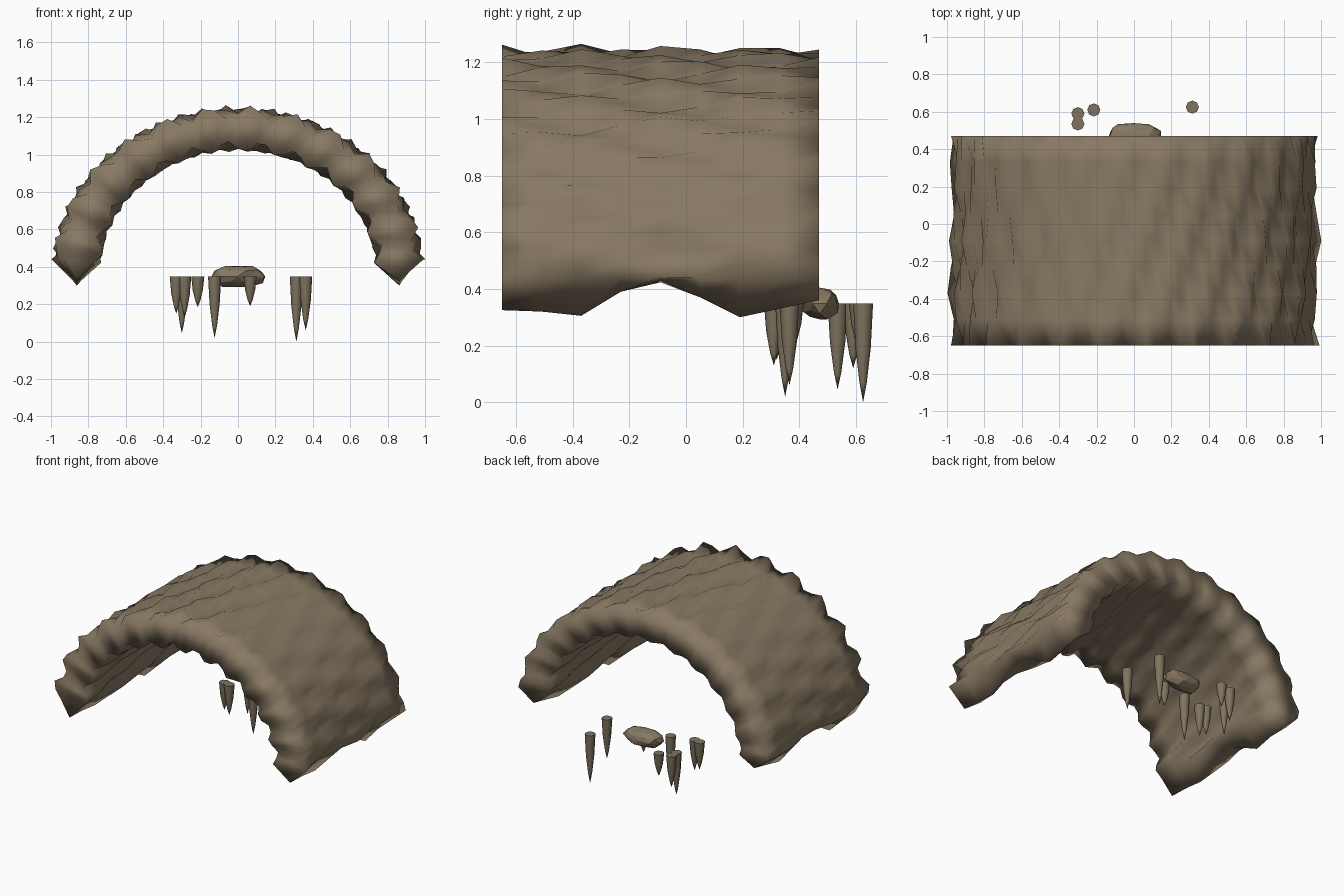
import bpy, bmesh, math, random
from mathutils import Vector

if "Cube" in bpy.data.objects:
    bpy.data.objects.remove(bpy.data.objects["Cube"])

random.seed(4)


def material(name, colour):
    m = bpy.data.materials.new(name)
    m.diffuse_color = (*colour, 1)
    m.use_nodes = True
    m.node_tree.nodes["Principled BSDF"].inputs["Base Color"].default_value = m.diffuse_color
    return m


STONE = material("brown stone", (0.245, 0.19, 0.125))
DRIP = material("dark stone", (0.215, 0.175, 0.115))


def finish(bm, name, mat, smooth):
    bmesh.ops.recalc_face_normals(bm, faces=bm.faces[:])
    me = bpy.data.meshes.new(name)
    bm.to_mesh(me)
    bm.free()
    me.materials.append(mat)
    for p in me.polygons:
        p.use_smooth = smooth and abs(p.normal.z) < 0.99 or name == "cave_arch"
    ob = bpy.data.objects.new(name, me)
    bpy.context.collection.objects.link(ob)
    return ob


# Cave arch: thick half-elliptical vault with rippled rock on both skins
SEG, ROWS = 46, 8
Y0, Y1 = -0.65, 0.47
FOOT = (0.325, 0.32, 0.305, 0.39, 0.43, 0.37, 0.30, 0.33, 0.36)


def ripple(t, y):
    return 0.02 * math.sin(26 * t + 9 * y) + 0.02 * math.sin(26 * t) * math.cos(10.5 * y + 1)


def ring(y, foot):
    pts = []
    a0 = 0.08
    for rx, rz, flip in ((0.968, 0.857, False), (0.758, 0.675, True)):
        skin = []
        for i in range(SEG + 1):
            t = a0 + (math.pi - 2 * a0) * i / SEG
            d = ripple(t, y + (0.2 if flip else 0)) * (0.85 if flip else 1)
            skin.append(((rx + d) * math.cos(t), y, 0.37 + (rz + d) * math.sin(t)))
        pts += skin[::-1] if flip else skin
        # pointed foot between the outer and inner skins
        pts.append(((1 if flip else -1) * 0.862, y, foot))
    return pts


bm = bmesh.new()
rings = []
for j in range(ROWS + 1):
    y = Y0 + (Y1 - Y0) * j / ROWS
    rings.append([bm.verts.new(p) for p in ring(y, FOOT[j])])
n = len(rings[0])
for a, b in zip(rings, rings[1:]):
    for i in range(n):
        k = (i + 1) % n
        bm.faces.new((a[i], a[k], b[k], b[i]))
# end walls join the outer and inner skins
for r in (rings[0], rings[-1]):
    inner = r[SEG + 2:n - 1][::-1]
    for i in range(SEG):
        bm.faces.new((r[i], r[i + 1], inner[i + 1], inner[i]))
    bm.faces.new((r[SEG], r[SEG + 1], inner[SEG]))
    bm.faces.new((r[0], inner[0], r[n - 1]))
finish(bm, "cave_arch", STONE, True)

# Hanging stone spikes: x, y, tip height
TOP = 0.348
spikes = [(-0.33, 0.32, 0.15), (-0.285, 0.31, 0.13), (-0.30, 0.535, 0.045),
          (-0.30, 0.59, 0.12), (-0.215, 0.61, 0.185), (-0.125, 0.35, 0.02),
          (0.065, 0.38, 0.19), (0.312, 0.625, 0.0), (0.362, 0.365, 0.06)]
for i, (x, y, tip) in enumerate(spikes):
    bm = bmesh.new()
    h = TOP - tip
    loops = []
    for f, r in ((0, 0.035), (0.45, 0.027), (0.8, 0.013)):
        loops.append([bm.verts.new((x + r * math.cos(math.tau * k / 8),
                                    y + r * math.sin(math.tau * k / 8), TOP - f * h))
                      for k in range(8)])
    point = bm.verts.new((x, y, tip))
    bm.faces.new(loops[0])
    for k in range(8):
        m = (k + 1) % 8
        for a, b in zip(loops, loops[1:]):
            bm.faces.new((a[k], a[m], b[m], b[k]))
        bm.faces.new((loops[2][k], loops[2][m], point))
    finish(bm, f"stalactite_{i + 1}", DRIP, True)

# Loose flattened boulder between the spikes
bm = bmesh.new()
bmesh.ops.create_icosphere(bm, subdivisions=2, radius=1)
for v in bm.verts:
    v.co *= random.uniform(0.82, 1.08)
    v.co = Vector((-0.003 + v.co.x * 0.15, 0.472 + v.co.y * 0.08, 0.348 + v.co.z * 0.063))
finish(bm, "boulder", STONE, False)
